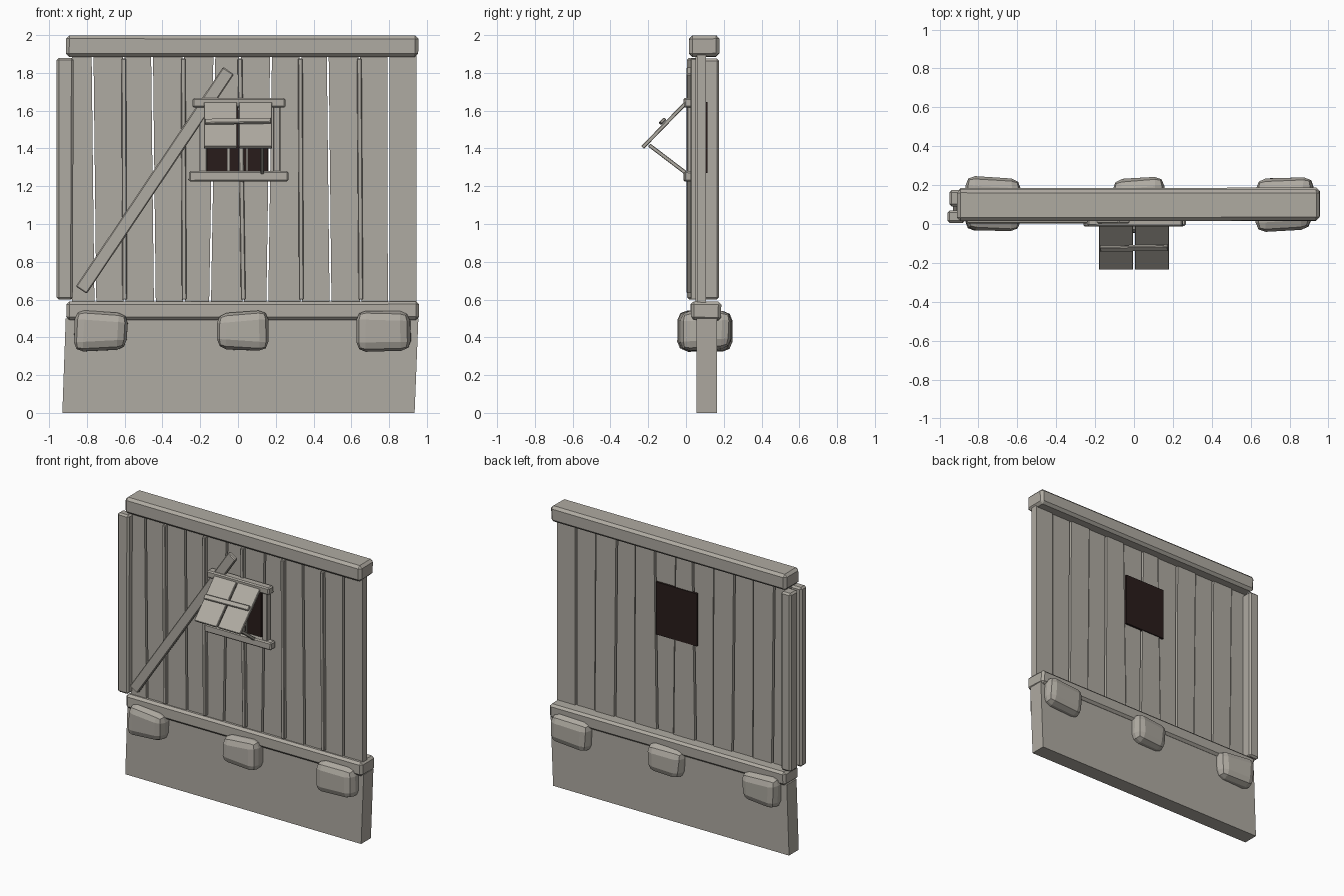
import bpy, bmesh, math, random
from mathutils import Matrix, Vector

if "Cube" in bpy.data.objects:
    bpy.data.objects.remove(bpy.data.objects["Cube"])

random.seed(4)


def material(name, color):
    m = bpy.data.materials.new(name)
    m.diffuse_color = (*color, 1)
    m.use_nodes = True
    m.node_tree.nodes["Principled BSDF"].inputs["Base Color"].default_value = m.diffuse_color
    return m


WOOD = material("weathered grey", (0.43, 0.405, 0.36))
DARK = material("dark opening", (0.022, 0.012, 0.011))


def finish(name, bm, mat, bevel=0.0, segments=1):
    bmesh.ops.recalc_face_normals(bm, faces=bm.faces)
    mesh = bpy.data.meshes.new(name)
    bm.to_mesh(mesh)
    bm.free()
    mesh.materials.append(mat)
    obj = bpy.data.objects.new(name, mesh)
    bpy.context.collection.objects.link(obj)
    if bevel:
        mod = obj.modifiers.new("Bevel", 'BEVEL')
        mod.width = bevel
        mod.segments = segments
        mod.limit_method = 'NONE'
    return obj


def block(name, x, y, z, mat=WOOD, bevel=0.0, top=None, jitter=0.0, segments=1):
    """Box from (min, max) ranges; top is an optional x range for the upper end."""
    bm = bmesh.new()
    bmesh.ops.create_cube(bm, size=1)
    for v in bm.verts:
        i, j, k = (int(c > 0) for c in v.co)
        xr = top if (top and k) else x
        v.co = Vector((xr[i], y[j], z[k]))
        v.co += Vector([random.uniform(-jitter, jitter) for _ in range(3)])
    return finish(name, bm, mat, bevel, segments)


def bar(name, a, b, width, depth, side, bevel=0.0):
    """Straight bar from a to b; side is the direction of its width."""
    a, b = Vector(a), Vector(b)
    along = (b - a).normalized()
    side = Vector(side)
    side = (side - along * side.dot(along)).normalized()
    normal = along.cross(side)
    bm = bmesh.new()
    bmesh.ops.create_cube(bm, size=1)
    for v in bm.verts:
        s, n, l = v.co
        v.co = (a + b) / 2 + side * s * width + normal * n * depth + along * l * (b - a).length
    return finish(name, bm, WOOD, bevel)


# Base wall and horizontal beams
block("base_wall", (-0.93, 0.935), (0.055, 0.165), (0, 0.5), top=(-0.912, 0.955))
block("lower_beam", (-0.91, 0.955), (0.025, 0.185), (0.49, 0.592), bevel=0.016, jitter=0.004)
block("top_beam", (-0.91, 0.955), (0.015, 0.178), (1.885, 2.0), bevel=0.018, jitter=0.003)

# Stones running through the base
for i, (x0, x1) in enumerate([(-0.865, -0.59), (-0.105, 0.16), (0.63, 0.918)]):
    block(f"stone_{i}", (x0, x1), (-0.038, 0.237), (0.335, 0.535),
          bevel=0.05, jitter=0.013, segments=2)

# Pair of posts at the left end
block("front_post", (-0.96, -0.875), (0.005, 0.07), (0.6, 1.88), bevel=0.012,
      top=(-0.96, -0.87))
block("back_post", (-0.95, -0.87), (0.09, 0.175), (0.6, 1.875), bevel=0.012)

# Vertical planks, slightly crooked: (bottom x, top x) of each joint
joints = [(-0.885, -0.885), (-0.755, -0.77), (-0.6, -0.605), (-0.44, -0.455),
          (-0.285, -0.29), (-0.148, -0.125), (0.028, 0.01), (0.155, 0.175),
          (0.335, 0.33), (0.49, 0.475), (0.65, 0.642), (0.798, 0.797), (0.95, 0.95)]
gap = 0.005
for i, (l, r) in enumerate(zip(joints, joints[1:])):
    dy = 0.008 * (i % 2)
    block(f"plank_{i}", (l[0] + gap, r[0] - gap), (0.05 + dy, 0.098 + dy), (0.57, 1.9),
          top=(l[1] + gap, r[1] - gap))

# Thin battens over every second joint
for i, (b, t) in enumerate(joints[2:11:2]):
    bar(f"batten_{i}", (b, 0.041, 0.6), (t, 0.041, 1.875), 0.025, 0.034, (1, 0, 0), 0.004)

# Diagonal brace
bar("diagonal_brace", (-0.83, 0.017, 0.65), (-0.05, 0.017, 1.812), 0.07, 0.03,
    (1, 0, 0), 0.006)

# Window opening and its slim bars
block("window_opening", (-0.165, 0.16), (0.034, 0.113), (1.27, 1.645), DARK)
for i, (x, w) in enumerate([(-0.05, 0.016), (0.047, 0.01)]):
    block(f"window_bar_{i}", (x - w / 2, x + w / 2), (0.022, 0.036), (1.275, 1.64))

# Window frame
block("frame_top", (-0.24, 0.252), (-0.012, 0.045), (1.617, 1.667), bevel=0.008, jitter=0.002)
block("frame_bottom", (-0.26, 0.267), (-0.012, 0.045), (1.224, 1.28), bevel=0.008, jitter=0.002)
for side, (x0, x1) in {"left": (-0.205, -0.165), "right": (0.185, 0.225)}.items():
    block(f"frame_{side}", (x0, x1), (0.005, 0.05), (1.27, 1.625), bevel=0.005)

# Propped shutter: two boards and a cross batten
hinge, lip = Vector((0, 0.01, 1.652)), Vector((0, -0.23, 1.405))
for name, x in (("left", -0.093), ("right", 0.093)):
    offset = Vector((x, 0, 0))
    bar(f"shutter_{name}", hinge + offset, lip + offset, 0.176, 0.02, (1, 0, 0), 0.003)
bar("shutter_batten", (-0.175, -0.127, 1.541), (0.175, -0.122, 1.547), 0.034, 0.018,
    (0, 0.7, 0.7), 0.004)

# Stick holding the shutter open
bar("prop_stick", (0.128, -0.195, 1.418), (0.128, 0.01, 1.262), 0.02, 0.02, (1, 0, 0), 0.003)
